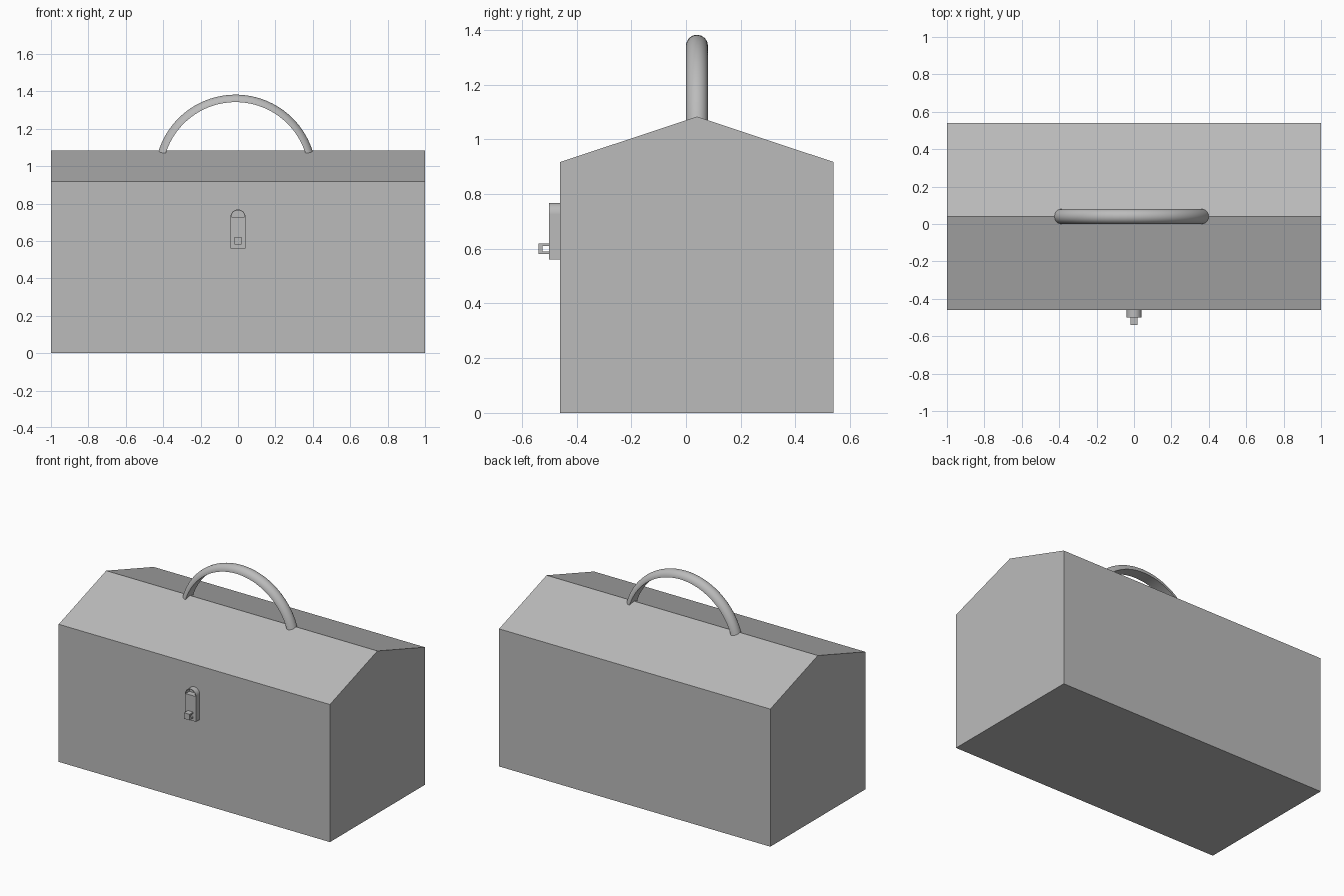
import bpy
import bmesh
from math import sin, cos, pi, radians

cube = bpy.data.objects.get("Cube")
if cube:
    bpy.data.objects.remove(cube, do_unlink=True)

GREY = (0.5, 0.5, 0.5, 1.0)
mat = bpy.data.materials.new("plain grey")
mat.use_nodes = True
mat.diffuse_color = GREY
mat.node_tree.nodes["Principled BSDF"].inputs["Base Color"].default_value = GREY


def finish(bm, name, smooth=False):
    """Turn a bmesh into a named, coloured object."""
    bmesh.ops.recalc_face_normals(bm, faces=bm.faces)
    mesh = bpy.data.meshes.new(name)
    bm.to_mesh(mesh)
    bm.free()
    mesh.materials.append(mat)
    obj = bpy.data.objects.new(name, mesh)
    bpy.context.collection.objects.link(obj)
    if smooth:
        bpy.ops.object.select_all(action='DESELECT')
        obj.select_set(True)
        bpy.context.view_layer.objects.active = obj
        bpy.ops.object.shade_smooth_by_angle(angle=radians(35))
    return obj


def loft(name, rings, smooth=False):
    """Skin a row of closed cross-sections and cap both ends."""
    bm = bmesh.new()
    rows = [[bm.verts.new(p) for p in ring] for ring in rings]
    n = len(rows[0])
    for a, b in zip(rows, rows[1:]):
        for i in range(n):
            j = (i + 1) % n
            bm.faces.new((a[i], a[j], b[j], b[i]))
    bm.faces.new(rows[0])
    bm.faces.new(rows[-1])
    return finish(bm, name, smooth)


def extrude_x(name, profile, half):
    return loft(name, [[(x, y, z) for y, z in profile] for x in (-half, half)])


def extrude_y(name, profile, y0, y1, smooth=False):
    return loft(name, [[(x, y, z) for x, z in profile] for y in (y0, y1)], smooth)


# Chest with gabled lid
FRONT, BACK, RIDGE = -0.46, 0.54, 0.04
extrude_x("box_body", [(FRONT, 0), (BACK, 0), (BACK, 0.917),
                       (RIDGE, 1.083), (FRONT, 0.917)], 1.0)

# Arched handle: half-round section, flat on the inside
R_IN, WIDTH, CX, CZ = 0.392, 0.04, -0.013, 0.95
START, STEPS, SIDES = radians(17), 48, 16
rings = []
for s in range(STEPS + 1):
    t = START + (pi - 2 * START) * s / STEPS
    ring = []
    for k in range(SIDES + 1):
        a = pi * k / SIDES
        r = R_IN + WIDTH * sin(a)
        ring.append((CX + r * cos(t), RIDGE + WIDTH * cos(a), CZ + r * sin(t)))
    rings.append(ring)
loft("handle", rings, smooth=True)

# Latch plate
LATCH_FRONT, HALF, LATCH_TOP = -0.50, 0.04, 0.728
extrude_y("latch_plate", [(-HALF, 0.56), (HALF, 0.56),
                          (HALF, LATCH_TOP), (-HALF, LATCH_TOP)], LATCH_FRONT, FRONT)


# Hollow rounded hood over the latch
def arc(r):
    return [(r * cos(pi * i / 16), LATCH_TOP + r * sin(pi * i / 16)) for i in range(17)]


extrude_y("latch_hood", arc(HALF) + arc(HALF - 0.004)[::-1],
          LATCH_FRONT, FRONT, smooth=True)

# Staple loop, open from side to side
extrude_x("latch_staple", [(-0.50, 0.58), (-0.54, 0.58), (-0.54, 0.62), (-0.50, 0.62),
                           (-0.50, 0.61), (-0.525, 0.61), (-0.525, 0.59), (-0.50, 0.59)],
          0.02)
